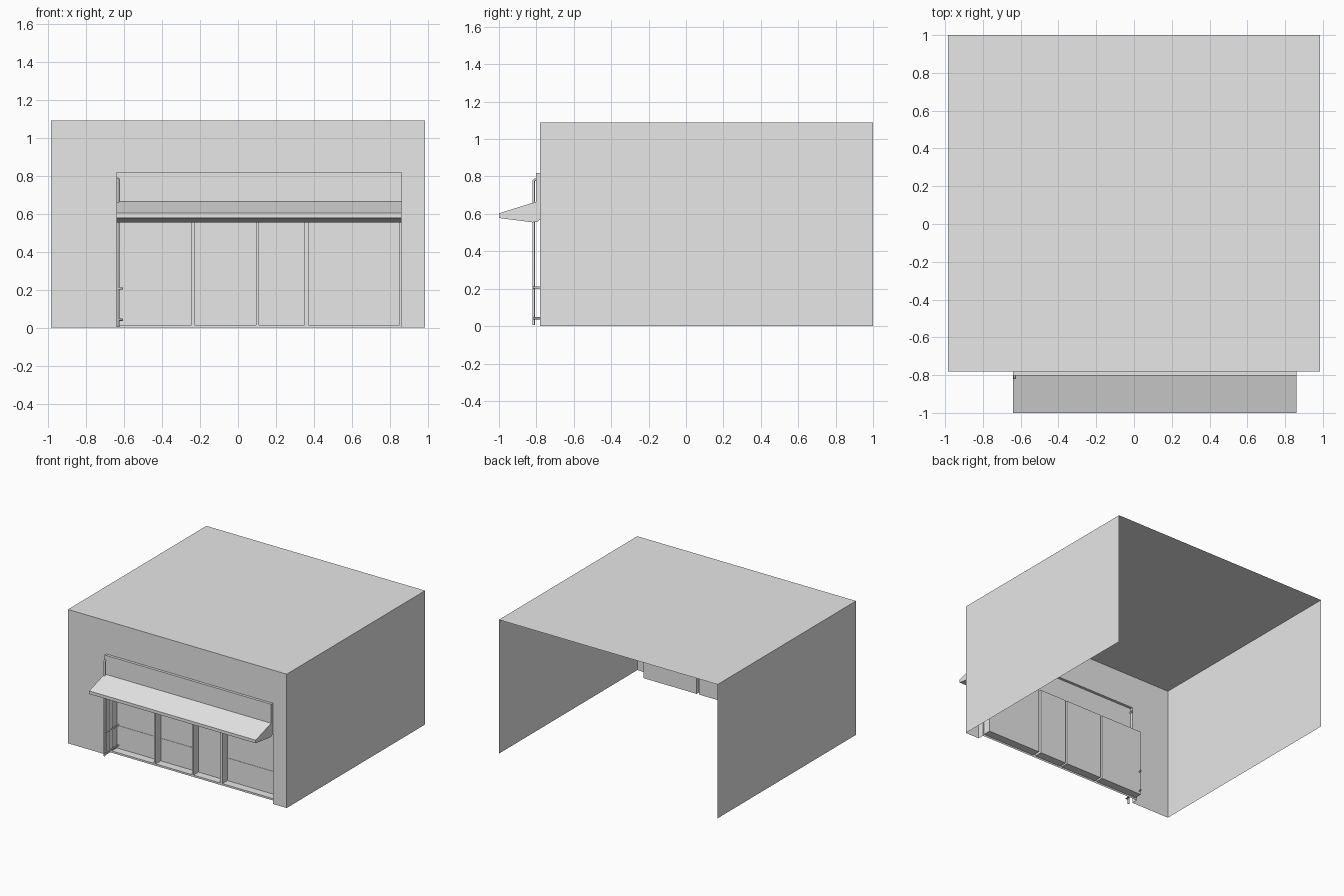
import bpy
import bmesh
from mathutils import Vector

if "Cube" in bpy.data.objects:
    bpy.data.objects.remove(bpy.data.objects["Cube"], do_unlink=True)

grey = bpy.data.materials.new("plain_grey")
grey.use_nodes = True
COLOUR = (0.8, 0.8, 0.8, 1)
grey.diffuse_color = COLOUR
grey.node_tree.nodes["Principled BSDF"].inputs["Base Color"].default_value = COLOUR

# Main dimensions
SIDE, FRONT, BACK, ROOF = 0.985, -0.78, 1.0, 1.09
LEFT, RIGHT, HEAD, SOFFIT = -0.64, 0.86, 0.82, 0.57
FRAME, GLASS, SIGN = -0.73, -0.665, -0.802


def finish(name, bm):
    bmesh.ops.remove_doubles(bm, verts=bm.verts, dist=0.0001)
    mesh = bpy.data.meshes.new(name)
    bm.to_mesh(mesh)
    bm.free()
    mesh.materials.append(grey)
    obj = bpy.data.objects.new(name, mesh)
    bpy.context.collection.objects.link(obj)
    return obj


def face(bm, points):
    return bm.faces.new([bm.verts.new(p) for p in points])


def upright(bm, x0, x1, z0, z1, y):
    face(bm, [(x0, y, z0), (x1, y, z0), (x1, y, z1), (x0, y, z1)])


def tray(bm, x0, x1, z0, z1, y_open, y_end, end=True, bottom=True):
    """Box with one open side, running along y."""
    ring = [(x0, z0), (x0, z1), (x1, z1), (x1, z0)]
    for i in range(4 if bottom else 3):
        (ax, az), (bx, bz) = ring[i], ring[(i + 1) % 4]
        face(bm, [(ax, y_open, az), (bx, y_open, bz), (bx, y_end, bz), (ax, y_end, az)])
    if end:
        upright(bm, x0, x1, z0, z1, y_end)


def tube(name, points, radius):
    curve = bpy.data.curves.new(name, "CURVE")
    curve.dimensions = "3D"
    curve.bevel_depth = radius
    curve.bevel_resolution = 2
    curve.use_fill_caps = True
    spline = curve.splines.new("POLY")
    spline.points.add(len(points) - 1)
    for p, co in zip(spline.points, points):
        p.co = (*co, 1)
    curve.materials.append(grey)
    obj = bpy.data.objects.new(name, curve)
    bpy.context.collection.objects.link(obj)


# Building shell: roof, two sides and a front with a shop opening; back and floor open
bm = bmesh.new()
face(bm, [(-SIDE, FRONT, ROOF), (SIDE, FRONT, ROOF), (SIDE, BACK, ROOF), (-SIDE, BACK, ROOF)])
for x in (-SIDE, SIDE):
    loop = [(x, FRONT, 0), (x, BACK, 0), (x, BACK, ROOF), (x, FRONT, ROOF)]
    face(bm, loop if x > 0 else loop[::-1])
outline = [(-SIDE, 0), (LEFT, 0), (LEFT, HEAD), (RIGHT, HEAD),
           (RIGHT, 0), (SIDE, 0), (SIDE, ROOF), (-SIDE, ROOF)]
face(bm, [(x, FRONT, z) for x, z in outline])
finish("building_shell", bm)

# Sign board, hollow behind
bm = bmesh.new()
tray(bm, LEFT, RIGHT, SOFFIT, HEAD, FRONT, SIGN, bottom=False)
finish("sign_board", bm)

# Shopfront: jambs, soffit, frame face and recessed panels
panels = [(-0.625, -0.245), (-0.23, 0.095), (0.11, 0.35), (0.37, 0.85)]
SILL, TOP = 0.015, 0.555
bm = bmesh.new()
tray(bm, LEFT, RIGHT, 0, SOFFIT, FRONT, FRAME, end=False, bottom=False)
upright(bm, LEFT, RIGHT, 0, SILL, FRAME)
upright(bm, LEFT, RIGHT, TOP, SOFFIT, FRAME)
edges = [LEFT] + [x for p in panels for x in p] + [RIGHT]
for x0, x1 in zip(edges[::2], edges[1::2]):
    upright(bm, x0, x1, SILL, TOP, FRAME)
for x0, x1 in panels:
    tray(bm, x0, x1, SILL, TOP, FRAME, GLASS)
finish("shopfront", bm)

# Fine rails across the panels
bm = bmesh.new()
for i in (0, 1, 3):
    x0, x1 = panels[i]
    tray(bm, x0, x1, 0.197, 0.201, GLASS, GLASS - 0.003)
finish("panel_rails", bm)

# Awning: one side profile swept across the shopfront
profile = [(SIGN, 0.665), (-1.0, 0.603), (-1.0, 0.578), (-0.82, 0.555),
           (-0.795, 0.558), (FRONT, SOFFIT)]
bm = bmesh.new()
end = face(bm, [(LEFT, y, z) for y, z in profile])
swept = bmesh.ops.extrude_face_region(bm, geom=[end], use_keep_orig=True)["geom"]
moved = [v for v in swept if isinstance(v, bmesh.types.BMVert)]
bmesh.ops.translate(bm, verts=moved, vec=Vector((RIGHT - LEFT, 0, 0)))
bmesh.ops.recalc_face_normals(bm, faces=bm.faces)
finish("awning", bm)

# Drain pipe with an elbow into the sign board, and two wall brackets
PX, PY = -0.632, -0.815
tube("drain_pipe", [(PX, PY, 0.005), (PX, PY, 0.776), (PX, PY + 0.005, 0.782),
                    (PX, FRONT + 0.01, 0.782)], 0.007)
for label, z in (("lower", 0.042), ("upper", 0.207)):
    tube(label + "_pipe_bracket", [(PX, PY, z), (-0.61, PY, z), (-0.61, GLASS + 0.02, z)], 0.006)
